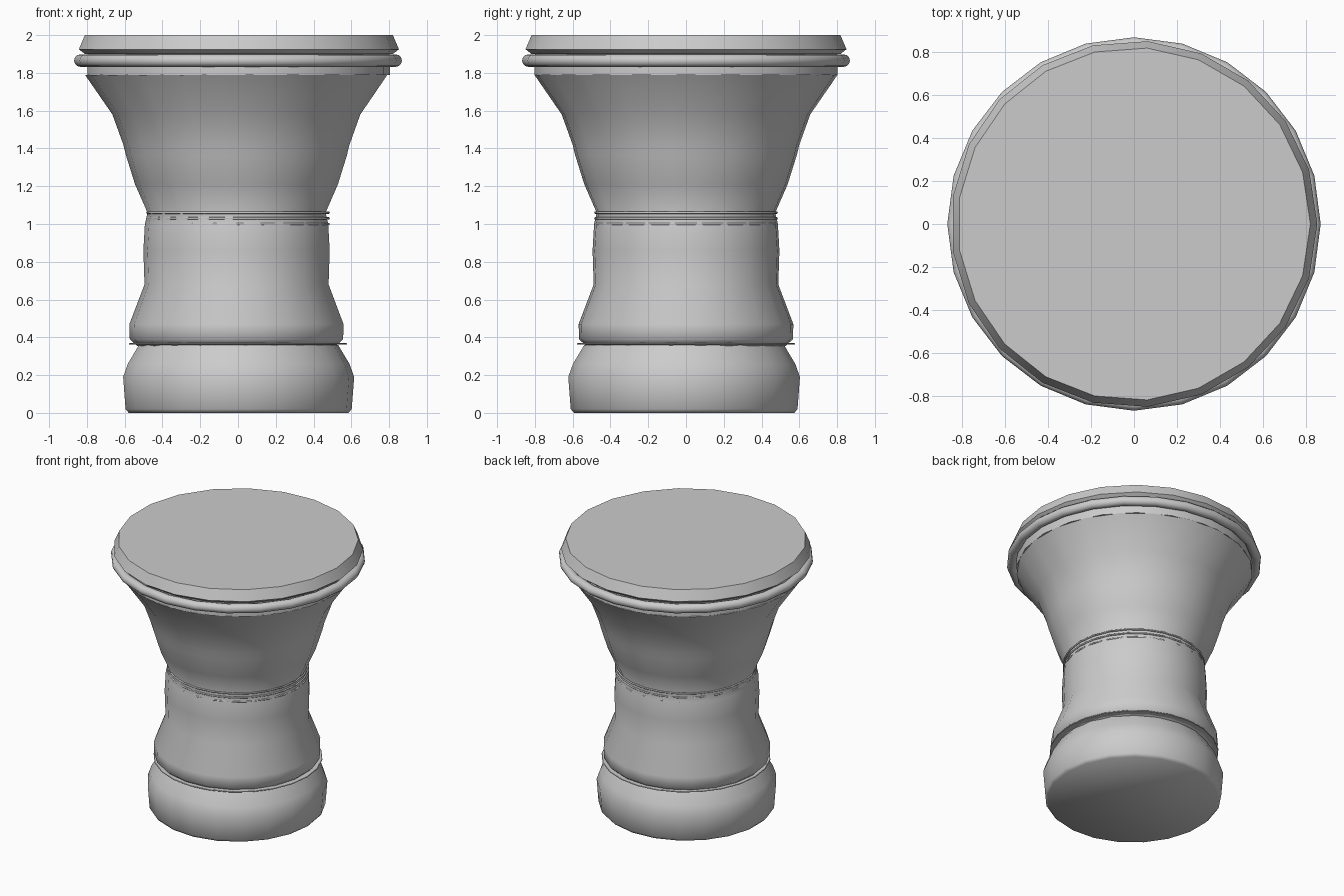
import bpy, bmesh, math

cube = bpy.data.objects.get("Cube")
if cube:
    bpy.data.objects.remove(cube, do_unlink=True)

GREY = (0.6, 0.6, 0.6, 1)
mat = bpy.data.materials.new("plain grey")
mat.use_nodes = True
mat.diffuse_color = GREY
mat.node_tree.nodes["Principled BSDF"].inputs["Base Color"].default_value = GREY


def finish(obj, angle):
    obj.data.materials.append(mat)
    bpy.ops.object.select_all(action="DESELECT")
    obj.select_set(True)
    bpy.context.view_layer.objects.active = obj
    bpy.ops.object.shade_smooth_by_angle(angle=math.radians(angle))


def lathe(name, profile, sides=21, centre=(0, 0), turn=0, angle=40):
    """Turn a (radius, height) profile about z and cap both ends."""
    bm = bmesh.new()
    rings = []
    for r, z in profile:
        angles = [turn + math.tau * i / sides for i in range(sides)]
        rings.append([bm.verts.new((r * math.cos(a), r * math.sin(a), z)) for a in angles])
    for low, high in zip(rings, rings[1:]):
        for i in range(sides):
            j = (i + 1) % sides
            bm.faces.new((low[i], low[j], high[j], high[i]))
    bm.faces.new(rings[0][::-1])
    bm.faces.new(rings[-1])
    mesh = bpy.data.meshes.new(name)
    bm.to_mesh(mesh)
    bm.free()
    obj = bpy.data.objects.new(name, mesh)
    obj.location = (*centre, 0)
    bpy.context.collection.objects.link(obj)
    finish(obj, angle)


def hoop(name, radius, thickness, z, sides=24):
    bpy.ops.mesh.primitive_torus_add(
        major_radius=radius, minor_radius=thickness, major_segments=sides,
        minor_segments=12, location=(0, 0, z))
    obj = bpy.context.object
    obj.name = obj.data.name = name
    finish(obj, 60)


# Rounded foot
lathe("foot", [(0.585, 0), (0.602, 0.02), (0.615, 0.19), (0.59, 0.26),
               (0.53, 0.36)], centre=(0, -0.01), angle=50)

# Waisted shell flaring up to the head
lathe("shell", [(0.53, 0.355), (0.568, 0.39), (0.57, 0.47), (0.49, 0.68),
                (0.496, 0.86), (0.488, 1.0), (0.474, 1.06), (0.54, 1.21),
                (0.587, 1.36), (0.602, 1.42), (0.66, 1.58), (0.805, 1.79)],
      centre=(-0.005, 0), turn=math.pi, angle=50)

# Band under the rim
lathe("collar", [(0.805, 1.79), (0.805, 1.84), (0.80, 1.92)])

# Rim and flat drum skin
lathe("head", [(0.82, 1.90), (0.852, 1.925), (0.82, 2.0)], angle=20)

# Thick tension hoop and thin decorative rings
hoop("tension_hoop", 0.835, 0.033, 1.865)
for i, z in enumerate((1.0, 1.03, 1.06)):
    hoop(f"waist_ring_{i + 1}", 0.48, 0.006, z)
hoop("foot_ring", 0.573, 0.004, 0.365)
lathe("foot_ring_plate", [(0.575, 0.362), (0.575, 0.368)], sides=24)
